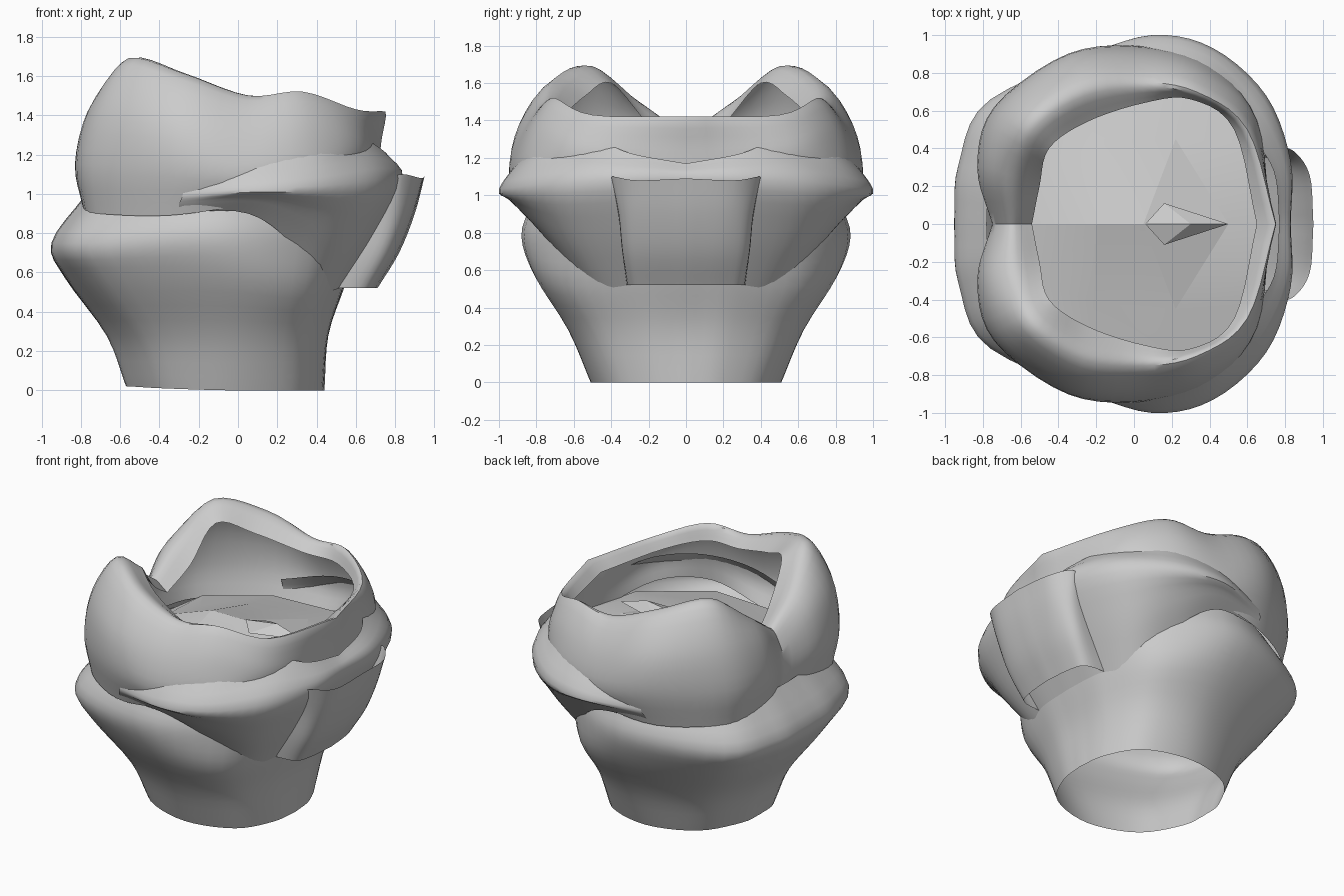
import bpy, bmesh
from mathutils import Vector

grey = bpy.data.materials.new("plain grey")
grey.diffuse_color = (0.6, 0.6, 0.6, 1)


def spline(pts, steps):
    """Smooth curve through the points, mirrored ends for no overshoot."""
    pts = [Vector(p) for p in pts]
    out = []
    for i in range(len(pts) - 1):
        p1, p2 = pts[i], pts[i + 1]
        p0 = pts[i - 1] if i else p1 * 2 - p2
        p3 = pts[i + 2] if i + 2 < len(pts) else p2 * 2 - p1
        for s in range(steps):
            t = s / steps
            out.append(0.5 * (2 * p1 + (p2 - p0) * t
                              + (2 * p0 - 5 * p1 + 4 * p2 - p3) * t * t
                              + (3 * p1 - p0 - 3 * p2 + p3) * t ** 3))
    return out + [pts[-1]]


def finish(name, bm, angle):
    """Mirror a half mesh across y = 0, weld and shade it."""
    geom = bm.verts[:] + bm.edges[:] + bm.faces[:]
    dup = bmesh.ops.duplicate(bm, geom=geom)["geom"]
    for v in dup:
        if isinstance(v, bmesh.types.BMVert):
            v.co.y = -v.co.y
    bmesh.ops.reverse_faces(bm, faces=[f for f in dup if isinstance(f, bmesh.types.BMFace)])
    bmesh.ops.remove_doubles(bm, verts=bm.verts, dist=0.0005)
    me = bpy.data.meshes.new(name)
    bm.to_mesh(me)
    bm.free()
    me.materials.append(grey)
    ob = bpy.data.objects.new(name, me)
    bpy.context.collection.objects.link(ob)
    bpy.ops.object.select_all(action='DESELECT')
    ob.select_set(True)
    bpy.context.view_layer.objects.active = ob
    bpy.ops.object.shade_smooth_by_angle(angle=angle)
    return ob


def loft(name, columns, around=5, up=4, angle=0.7):
    """Surface through a row of upright profiles, from -x round to +x."""
    rows = [spline(r, around) for r in zip(*columns)]
    cols = [spline(c, up) for c in zip(*rows)]
    bm = bmesh.new()
    grid = [[bm.verts.new(p) for p in c] for c in cols]
    for a, b in zip(grid, grid[1:]):
        for i in range(len(a) - 1):
            bm.faces.new((a[i], a[i + 1], b[i + 1], b[i]))
    return finish(name, bm, angle)


# open-bottomed lower cup, bulging out toward -x
loft("lower_cup", [
    [(-.57, 0, .02), (-.67, 0, .28), (-.88, 0, .57), (-.95, 0, .75), (-.78, 0, .99)],
    [(-.55, .17, .02), (-.65, .2, .28), (-.85, .29, .57), (-.93, .31, .75), (-.76, .27, .99)],
    [(-.38, .41, .01), (-.47, .49, .28), (-.67, .62, .57), (-.76, .66, .75), (-.64, .58, .97)],
    [(-.05, .51, 0), (-.05, .63, .28), (-.09, .81, .57), (-.12, .88, .78), (-.12, .83, .95)],
    [(.27, .42, 0), (.29, .53, .28), (.34, .66, .52), (.38, .66, .75), (.42, .62, .9)],
    [(.41, .2, 0), (.44, .25, .28), (.51, .3, .52), (.58, .3, .75), (.62, .3, .9)],
    [(.44, 0, 0), (.46, 0, .28), (.54, 0, .52), (.62, 0, .75), (.65, 0, .9)],
])

# upper collar: two tall lobes meeting in a notch, rolling in to the opening
loft("lobed_collar", [
    [(-.74, 0, .95), (-.75, 0, 1.1), (-.72, 0, 1.22), (-.65, 0, 1.32), (-.54, 0, 1.25)],
    [(-.79, .25, .93), (-.83, .3, 1.15), (-.77, .3, 1.4), (-.64, .25, 1.5), (-.5, .2, 1.38)],
    [(-.72, .58, .90), (-.74, .62, 1.15), (-.68, .62, 1.45), (-.56, .53, 1.69), (-.45, .4, 1.6)],
    [(-.35, .83, .89), (-.35, .9, 1.15), (-.33, .87, 1.4), (-.27, .72, 1.61), (-.25, .54, 1.53)],
    [(.05, .88, .95), (.05, .94, 1.1), (.05, .88, 1.33), (.05, .75, 1.5), (.05, .64, 1.44)],
    [(.4, .85, 1.05), (.4, .83, 1.2), (.38, .78, 1.38), (.33, .7, 1.52), (.3, .66, 1.42)],
    [(.62, .55, 1.1), (.65, .55, 1.2), (.64, .54, 1.3), (.6, .5, 1.43), (.53, .5, 1.36)],
    [(.72, 0, 1.05), (.72, 0, 1.15), (.73, 0, 1.27), (.75, 0, 1.42), (.65, 0, 1.36)],
])

# wide band sweeping from the sides round the +x end
loft("wrap_band", [
    [(-.3, .84, .91), (-.3, .87, .95), (-.28, .89, 1.0), (-.28, .87, 1.08)],
    [(.05, .86, .90), (.08, .95, .98), (.1, 1.0, 1.03), (.1, .88, 1.2)],
    [(.28, .72, .74), (.35, .86, .92), (.42, .93, 1.04), (.42, .78, 1.25)],
    [(.42, .5, .52), (.58, .65, .82), (.7, .68, 1.07), (.6, .5, 1.29)],
    [(.52, .28, .52), (.7, .36, .82), (.83, .33, 1.08), (.74, .28, 1.22)],
    [(.54, 0, .52), (.72, 0, .82), (.83, 0, 1.08), (.77, 0, 1.17)],
])

# raised panel on the +x end with returns running back into the band
loft("rear_panel", [
    [(.71, 0, .52), (.82, 0, .7), (.9, 0, .9), (.95, 0, 1.09)],
    [(.69, .2, .52), (.8, .22, .7), (.88, .24, .9), (.93, .26, 1.08)],
    [(.64, .3, .52), (.74, .33, .7), (.81, .35, .9), (.84, .39, 1.1)],
    [(.46, .32, .52), (.58, .34, .7), (.68, .36, .9), (.76, .39, 1.08)],
])

# folded inner roof below the opening: ridge along y = 0, sloping outward
bm = bmesh.new()
ridge = [bm.verts.new(p) for p in
         [(-.54, 0, 1.1), (-.2, 0, 1.22), (.05, 0, 1.22), (.5, 0, 1.12), (.72, 0, 1.1)]]
edge = [bm.verts.new(p) for p in
        [(-.5, .3, 1.06), (-.21, .42, 1.1), (.22, .45, 1.1), (.6, .26, 1.1)]]
wall = [bm.verts.new(p) for p in
        [(-.7, .0, 1.02), (-.62, .5, 1.02), (-.25, .75, 1.02), (.3, .75, 1.04), (.68, .42, 1.06)]]
r, e, w = ridge, edge, wall
for f in [(r[0], r[1], e[0]), (r[1], e[1], e[0]), (r[1], r[2], e[2], e[1]),
          (r[2], r[3], e[2]), (r[3], e[3], e[2]), (r[3], r[4], e[3]),
          (w[0], r[0], e[0], w[1]), (w[1], e[0], e[1], w[2]),
          (w[2], e[1], e[2], w[3]), (w[3], e[2], e[3], w[4]), (w[4], e[3], r[4])]:
    bm.faces.new(f[::-1])
bmesh.ops.recalc_face_normals(bm, faces=bm.faces)
finish("inner_roof", bm, 0.15)

# small pointed leaf lying over the inner roof
bm = bmesh.new()
a, b, c, d = [bm.verts.new(p) for p in
              [(.06, 0, 1.225), (.5, 0, 1.2), (.16, .11, 1.2), (.3, 0, 1.26)]]
bm.faces.new((a, d, c))
bm.faces.new((d, b, c))
finish("inner_leaf", bm, 0.15)
